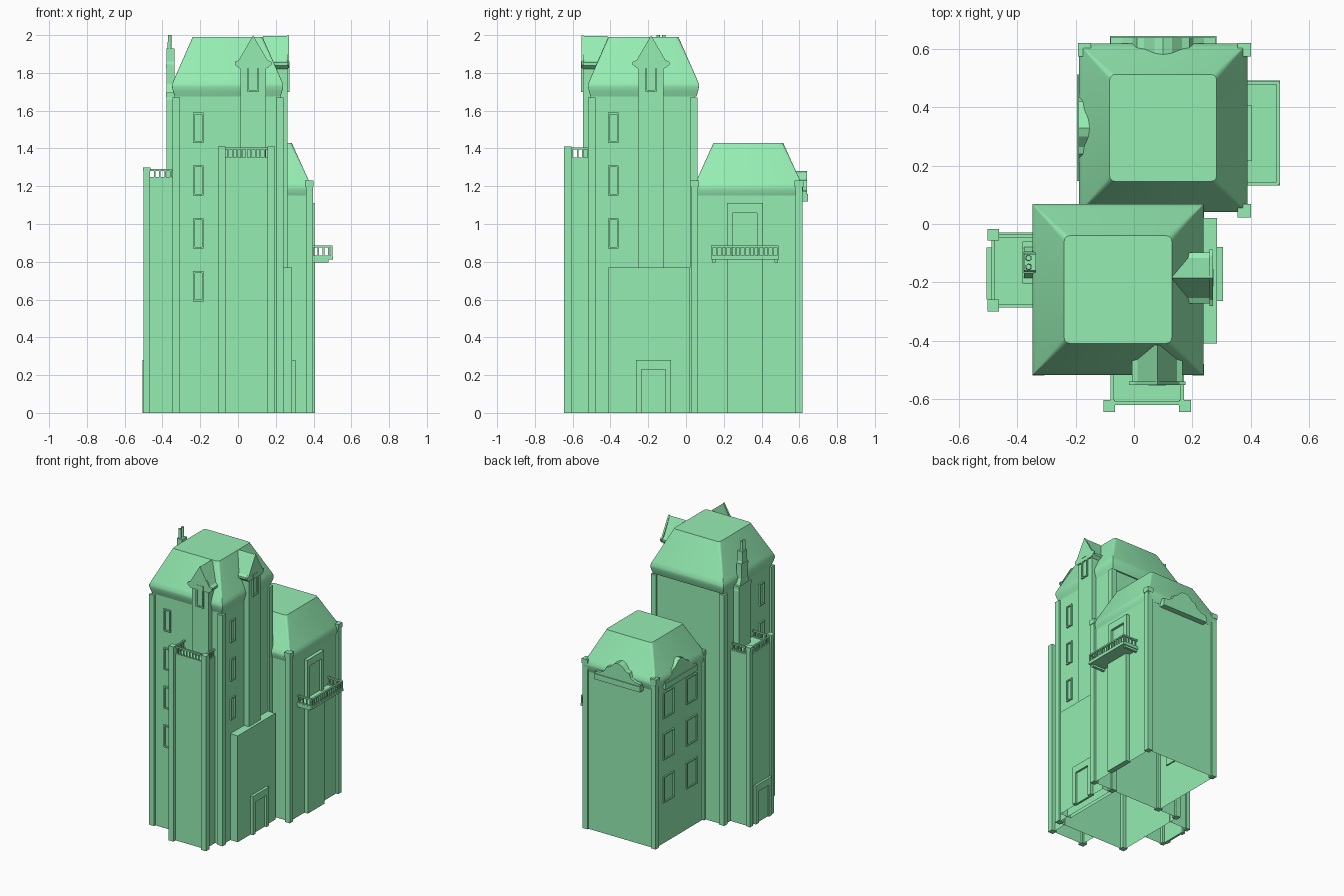
import bpy, bmesh
from math import radians, pi, cos, sin
from mathutils import Matrix

if "Cube" in bpy.data.objects:
    bpy.data.objects.remove(bpy.data.objects["Cube"])

FRONT, RIGHT, BACK, LEFT = 0, 90, 180, -90
ID = Matrix.Identity(4)

green = bpy.data.materials.new("green")
green.diffuse_color = (0.30, 0.85, 0.45, 1)
green.use_nodes = True
green.node_tree.nodes["Principled BSDF"].inputs["Base Color"].default_value = green.diffuse_color


def place(ox, oy, ang):
    """Local frame of a facade: local -y points outward."""
    return Matrix.Translation((ox, oy, 0)) @ Matrix.Rotation(radians(ang), 4, 'Z')


def finish(name, bm, m=ID):
    bmesh.ops.transform(bm, matrix=m, verts=bm.verts)
    bmesh.ops.recalc_face_normals(bm, faces=bm.faces)
    me = bpy.data.meshes.new(name)
    bm.to_mesh(me)
    bm.free()
    me.materials.append(green)
    ob = bpy.data.objects.new(name, me)
    bpy.context.collection.objects.link(ob)
    return ob


def add_box(bm, x0, x1, y0, y1, z0, z1):
    mat = Matrix.Translation(((x0 + x1) / 2, (y0 + y1) / 2, (z0 + z1) / 2)) @ \
        Matrix.Diagonal((x1 - x0, y1 - y0, z1 - z0, 1))
    bmesh.ops.create_cube(bm, size=1, matrix=mat)


def boxes(name, items, m=ID, open_bottom=False):
    bm = bmesh.new()
    for b in items:
        add_box(bm, *b)
    if open_bottom:
        low = [f for f in bm.faces if all(v.co.z < 0.001 for v in f.verts)]
        bmesh.ops.delete(bm, geom=low, context='FACES')
    return finish(name, bm, m)


def extrude_xz(name, pts, y0, y1, m=ID):
    """Extrude an x-z outline along y."""
    bm = bmesh.new()
    f = bm.faces.new([bm.verts.new((x, y0, z)) for x, z in pts])
    r = bmesh.ops.extrude_face_region(bm, geom=[f])
    bmesh.ops.translate(bm, vec=(0, y1 - y0, 0),
                        verts=[v for v in r['geom'] if isinstance(v, bmesh.types.BMVert)])
    return finish(name, bm, m)


def mansard(name, cx, cy, rings):
    """Rounded square rings (half width, corner radius, z) joined into a roof."""
    bm = bmesh.new()
    loops = []
    for h, c, z in rings:
        ring = []
        for q, (sx, sy) in enumerate(((1, 1), (-1, 1), (-1, -1), (1, -1))):
            for i in range(4):
                a = pi / 2 * (q + i / 3)
                ring.append(bm.verts.new((cx + sx * (h - c) + c * cos(a),
                                          cy + sy * (h - c) + c * sin(a), z)))
        loops.append(ring)
    for a, b in zip(loops, loops[1:]):
        for i in range(16):
            j = (i + 1) % 16
            bm.faces.new((a[i], a[j], b[j], b[i]))
    bm.faces.new(loops[0])
    bm.faces.new(loops[-1])
    ob = finish(name, bm)
    bpy.context.view_layer.objects.active = ob
    ob.select_set(True)
    bpy.ops.object.shade_smooth_by_angle(angle=radians(50))
    ob.select_set(False)


def window(name, m, x, z, w, h):
    """Raised frame with a set-back pane."""
    a, t = w / 2, 0.009
    boxes(name, [(x - a, x - a + t, -0.01, 0.01, z - h / 2, z + h / 2),
                 (x + a - t, x + a, -0.01, 0.01, z - h / 2, z + h / 2),
                 (x - a + t, x + a - t, -0.01, 0.01, z + h / 2 - t, z + h / 2),
                 (x - a + t, x + a - t, -0.01, 0.01, z - h / 2, z - h / 2 + t),
                 (x - a + t, x + a - t, -0.001, 0.01, z - h / 2 + t, z + h / 2 - t)], m)


def door(name, m, w, z0, z1, d, t=0.03):
    a = w / 2
    boxes(name, [(-a, -a + t, -d, 0.01, z0, z1), (a - t, a, -d, 0.01, z0, z1),
                 (-a + t, a - t, -d, 0.01, z1 - t * 1.7, z1),
                 (-a + t, a - t, -d * 0.3, 0.01, z0, z1 - t * 1.7)], m)


def railing(name, m, w, depth, z0, z1, n, ns):
    """Three-sided balustrade: local front at y=0, sides run back by depth."""
    a, t = w / 2, 0.004
    items = [(-a, a, -0.006, 0.006, z1 - 0.01, z1), (-a, a, -0.006, 0.006, z0, z0 + 0.008)]
    for s in (-a, a):
        items += [(s - 0.006, s + 0.006, 0, depth, z1 - 0.01, z1),
                  (s - 0.006, s + 0.006, 0, depth, z0, z0 + 0.008)]
        items += [(s - t, s + t, depth * (i + .5) / ns - t, depth * (i + .5) / ns + t, z0, z1 - 0.005)
                  for i in range(ns)]
    items += [(-a + w * i / n - t, -a + w * i / n + t, -t, t, z0, z1 - 0.005) for i in range(n + 1)]
    boxes(name, items, m)


def pillars(name, pts, h, r=0.02, cap=0.0):
    items = []
    for x, y in pts:
        items.append((x - r, x + r, y - r, y + r, 0, h - cap))
        if cap:
            items.append((x - r - .004, x + r + .004, y - r - .004, y + r + .004, h - cap, h))
    boxes(name, items)


def dormer(name, m, z0, depth):
    """Tall wall strip ending in a steep gable with flared eaves."""
    boxes(name + "_wall", [(-0.067, 0.067, 0, depth - 0.03, z0, 1.84)], m)
    half = [(0.075, 1.825), (0.097, 1.843), (0.097, 1.858), (0.076, 1.868), (0.066, 1.885)]
    outline = [(-x, z) for x, z in half] + [(0, 1.998)] + half[::-1]
    extrude_xz(name + "_roof", [(x * 0.9, z - 0.004) for x, z in outline], -0.002, depth, m)
    extrude_xz(name + "_gable", outline, -0.008, 0.004, m)
    window(name + "_window", m, 0, 1.78, 0.06, 0.16)


# Main tower
boxes("main_tower", [(-0.335, 0.225, -0.505, 0.045, 0, 1.69)], open_bottom=True)
pillars("main_pillars", [(x, y) for x in (-0.328, 0.22) for y in (-0.5, 0.04)], 1.67)
mansard("main_roof", -0.055, -0.225, [(0.28, 0.002, 1.675), (0.288, 0.002, 1.70),
        (0.294, 0.002, 1.725), (0.294, 0.002, 1.74), (0.283, 0.004, 1.767), (0.185, 0.02, 1.99)])
for i in range(4):
    z = 0.67 + 0.28 * i
    window("front_window", place(0, -0.505, FRONT), -0.21, z, 0.055, 0.16)
    window("left_window", place(-0.335, 0, LEFT), 0.385, z, 0.055, 0.16)
    if i:
        window("right_window", place(0.225, 0, RIGHT), -0.385, z, 0.055, 0.16)

# Dormers
dormer("front_dormer", place(0.08, -0.545, FRONT), 1.34, 0.13)
dormer("right_dormer", place(0.263, -0.185, RIGHT), 0.76, 0.13)

# Front bay with balcony
boxes("front_bay", [(-0.08, 0.17, -0.62, -0.5, 0, 1.345)], open_bottom=True)
pillars("front_bay_pillars", [(-0.085, -0.625), (0.175, -0.625)], 1.41)
railing("front_bay_railing", place(0.045, -0.615, FRONT), 0.24, 0.11, 1.345, 1.405, 10, 4)

# Left bay with balcony and door
boxes("left_bay", [(-0.49, -0.33, -0.285, -0.03, 0, 1.24)], open_bottom=True)
pillars("left_bay_pillars", [(-0.483, -0.28), (-0.483, -0.037)], 1.3, 0.016, 0.02)
railing("left_bay_railing", place(-0.483, -0.16, LEFT), 0.24, 0.14, 1.24, 1.29, 9, 5)
door("left_door", place(-0.49, -0.17, LEFT), 0.18, 0, 0.28, 0.016)

# Stepped chimney with two pots
cm = place(-0.362, -0.132, LEFT)
s = [(0.068, 1.24), (0.068, 1.66), (0.035, 1.74), (0.035, 1.84), (0.028, 1.86), (0.028, 1.93)]
extrude_xz("chimney_stack", [(-x, z) for x, z in s] + s[::-1], -0.016, 0.025, cm)
boxes("chimney_caps", [(-0.072, 0.072, -0.02, 0.025, 1.67, 1.695),
                       (-0.038, 0.038, -0.018, 0.018, 1.825, 1.845)], cm)
bm = bmesh.new()
for x in (-0.015, 0.015):
    bmesh.ops.create_cone(bm, cap_ends=True, segments=12, radius1=0.011, radius2=0.009,
                          depth=0.08, matrix=Matrix.Translation((x, 0, 1.96)))
finish("chimney_pots", bm, cm)

# Right annex with door
boxes("right_annex", [(0.2, 0.285, -0.41, 0.02, 0, 0.77)], open_bottom=True)
door("right_door", place(0.285, -0.172, RIGHT), 0.185, 0, 0.28, 0.02)

# Rear tower
boxes("rear_tower", [(-0.175, 0.38, 0.05, 0.605, 0, 1.18)], open_bottom=True)
pillars("rear_pillars", [(x, y) for x in (-0.17, 0.378) for y in (0.045, 0.598)], 1.23, 0.019, 0.035)
mansard("rear_roof", 0.1, 0.33, [(0.276, 0.002, 1.14), (0.283, 0.002, 1.16),
        (0.289, 0.002, 1.185), (0.289, 0.002, 1.2), (0.277, 0.004, 1.225), (0.184, 0.02, 1.43)])
for y in (0.455, 0.19):
    for z in (1.0, 0.70, 0.39):
        window("rear_tower_window", place(-0.175, 0, LEFT), -y, z, 0.12, 0.19)

# Curved parapet gables with ledges on the back and left of the rear tower
g = [(0.18, 1.14), (0.18, 1.175), (0.14, 1.18), (0.105, 1.2), (0.09, 1.23),
     (0.065, 1.238), (0.03, 1.27)]
for nm, m in (("back", place(0.1, 0.64, BACK)), ("left", place(-0.19, 0.33, LEFT))):
    extrude_xz(nm + "_parapet", [(-x, z) for x, z in g] + [(0, 1.28)] + g[::-1], 0, 0.075, m)
    boxes(nm + "_ledge", [(-0.183, 0.183, -0.006, 0.04, 1.12, 1.16)], m)

# Balcony and tall panel on the right of the rear tower
rm = place(0.38, 0.312, RIGHT)
boxes("balcony_panel", [(-0.095, 0.095, -0.028, 0.01, 0, 0.82)], rm)
door("balcony_door", rm, 0.19, 0.82, 1.11, 0.025)
boxes("balcony_slab", [(-0.18, 0.18, -0.122, 0, 0.812, 0.826)]
      + [(x - 0.009, x + 0.009, -0.1, 0, 0.797, 0.812) for x in (-0.165, 0.165)], rm)
railing("balcony_railing", place(0.495, 0.312, RIGHT), 0.346, 0.113, 0.826, 0.885, 14, 4)
